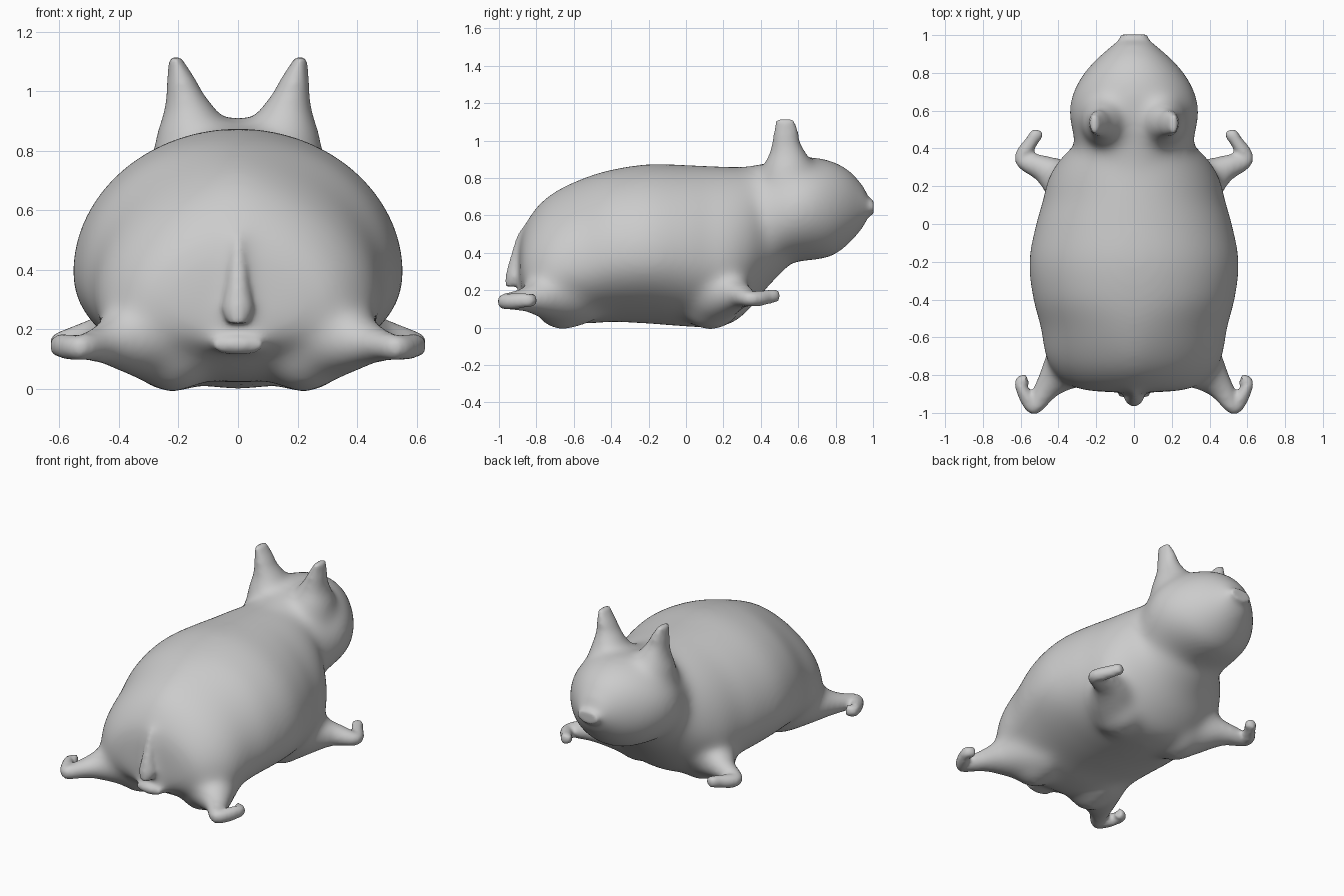
import bpy, bmesh, math
from mathutils import Vector

if "Cube" in bpy.data.objects:
    bpy.data.objects.remove(bpy.data.objects["Cube"])

bm = bmesh.new()


def spline(keys, steps=5):
    """Catmull-Rom interpolation of equal-length tuples."""
    out = []
    k = [keys[0]] + list(keys) + [keys[-1]]
    for i in range(1, len(k) - 2):
        for s in range(steps):
            t = s / steps
            out.append([0.5 * (2 * b + (c - a) * t + (2 * a - 5 * b + 4 * c - d) * t * t
                               + (3 * b - a - 3 * c + d) * t ** 3)
                        for a, b, c, d in zip(*k[i - 1:i + 3])])
    out.append(list(keys[-1]))
    return out


def skin(rings):
    """Closed loft through rings of points."""
    vs = [[bm.verts.new(p) for p in r] for r in rings]
    faces = [bm.faces.new(vs[0]), bm.faces.new(vs[-1][::-1])]
    n = len(vs[0])
    for a, b in zip(vs, vs[1:]):
        for i in range(n):
            j = (i + 1) % n
            faces.append(bm.faces.new((a[i], b[i], b[j], a[j])))
    bmesh.ops.recalc_face_normals(bm, faces=faces)


def angles(n):
    return [2 * math.pi * i / n for i in range(n)]


def trunk(keys):
    """Loft along y: keys are y, top, bottom, half width, height of widest point."""
    rings = []
    for y, top, bot, hw, zw in spline(keys):
        ring = []
        for a in angles(48):
            c, s = math.cos(a), math.sin(a)
            # the rump is ridged on top, the belly tucks in below
            if s > 0:
                p = 1 + 0.3 * min(1, max(0, (-y - .4) / .3))
            else:
                p = 1 + 0.18 * max(0, 1 - abs(y + .2) / .35)
            ring.append((hw * math.copysign(abs(c) ** p, c), y,
                         zw + s * ((top - zw) if s > 0 else (zw - bot))))
        rings.append(ring)
    skin(rings)


def limb(keys, side):
    """Tube along a path: keys are x, y, z, horizontal radius, vertical radius."""
    pts = spline(keys)
    rings = []
    for i, (x, y, z, rh, rv) in enumerate(pts):
        t = Vector(pts[min(i + 1, len(pts) - 1)][:3]) - Vector(pts[max(i - 1, 0)][:3])
        h = t.cross(Vector((0, 0, 1))).normalized()
        v = h.cross(t).normalized()
        ring = [Vector((x, y, z)) + h * rh * math.cos(a) + v * rv * math.sin(a) for a in angles(16)]
        rings.append([(p.x * side, p.y, p.z) for p in ring])
    skin(rings)


def upright(keys, side):
    """Vertical loft: keys are x, y, z, x radius, y radius."""
    skin([[(side * (x + rx * math.cos(a)), y + ry * math.sin(a), z) for a in angles(20)]
          for x, y, z, rx, ry in spline(keys)])


# torso
trunk([(-.89, .42, .20, .16, .30), (-.87, .53, .15, .31, .29), (-.80, .645, .10, .41, .28),
       (-.70, .73, .04, .47, .29), (-.55, .80, .02, .495, .33), (-.4, .845, .03, .535, .37),
       (-.2, .875, .02, .558, .385), (0, .87, .005, .52, .385), (.12, .865, 0, .485, .37),
       (.24, .86, .02, .455, .37), (.34, .855, .10, .395, .41), (.44, .85, .22, .30, .48),
       (.54, .85, .32, .26, .55)])
# head and muzzle
trunk([(.22, .85, .2, .26, .5), (.36, .868, .24, .30, .55), (.48, .89, .31, .325, .59),
       (.58, .908, .35, .345, .62), (.68, .912, .36, .33, .63), (.78, .892, .38, .28, .63),
       (.87, .845, .445, .205, .635), (.94, .77, .525, .125, .64), (.975, .70, .59, .08, .645),
       (1.003, .685, .605, .078, .645)])

for s in (1, -1):
    # ears
    upright([(.145, .54, .72, .15, .14), (.15, .545, .85, .13, .14), (.158, .545, .93, .095, .105),
             (.178, .535, .99, .066, .078), (.193, .535, 1.05, .044, .064),
             (.212, .53, 1.115, .02, .048)], s)
    # front legs with hooked feet
    limb([(.18, .09, .20, .20, .19), (.30, .17, .19, .16, .17), (.40, .245, .18, .115, .115),
          (.48, .295, .17, .075, .07), (.585, .335, .155, .045, .042), (.575, .385, .155, .042, .042),
          (.54, .44, .165, .034, .038), (.52, .475, .17, .03, .036),
          (.48, .462, .175, .03, .032)], s)
    # hind legs with hooked feet
    limb([(.17, -.58, .20, .21, .20), (.27, -.67, .185, .19, .175), (.37, -.77, .165, .13, .12),
          (.45, -.86, .15, .075, .07), (.52, -.965, .14, .045, .044), (.56, -.93, .14, .042, .043),
          (.595, -.87, .145, .032, .04), (.60, -.835, .145, .03, .036),
          (.565, -.82, .15, .03, .034)], s)
    # low bulges under the haunches and chest
    for y, r in ((-.66, .14), (.13, .15)):
        skin([[(s * .22 + r * math.sin(b) * math.cos(a), y + 1.1 * r * math.sin(b) * math.sin(a),
                .125 - .14 * math.cos(b)) for a in angles(20)]
              for b in [math.pi * (i + .3) / 10 for i in range(10)]])

# tail
upright([(0, -.865, .54, .02, .025), (0, -.875, .44, .035, .045), (0, -.89, .34, .045, .06),
         (0, -.905, .27, .055, .06), (0, -.92, .22, .035, .045)], 1)
# nub under the tail
limb([(-.08, -.86, .15, .05, .035), (0, -.875, .15, .055, .04), (.08, -.86, .15, .05, .035)], 1)

mesh = bpy.data.meshes.new("animal_body")
bm.to_mesh(mesh)
bm.free()
body = bpy.data.objects.new("animal_body", mesh)
bpy.context.collection.objects.link(body)

# fuse all parts into one skin
fuse = body.modifiers.new("fuse", 'REMESH')
fuse.mode = 'VOXEL'
fuse.voxel_size = 0.013
fuse.use_smooth_shade = True
graph = bpy.context.evaluated_depsgraph_get()
fused = bpy.data.meshes.new_from_object(body.evaluated_get(graph))
body.modifiers.clear()
body.data = fused

# blend the joints strongly, but keep feet, ear tips, muzzle and tail crisp
group = body.vertex_groups.new(name="joints")
for v in fused.vertices:
    x, y, z = abs(v.co.x), v.co.y, v.co.z
    keep = max((x - .42) / .1 if z < .24 and not -.7 < y < .2 else 0,
               (z - .93) / .1, (y - .92) / .05,
               (-.875 - y) / .03 if x < .12 else 0)
    w = 1 - min(1, max(0, keep))
    if w > 0:
        group.add([v.index], w, 'REPLACE')
for name, vg, count in (("blend", "joints", 90), ("soften", "", 5)):
    m = body.modifiers.new(name, 'SMOOTH')
    m.factor = 0.5
    m.iterations = count
    m.vertex_group = vg
